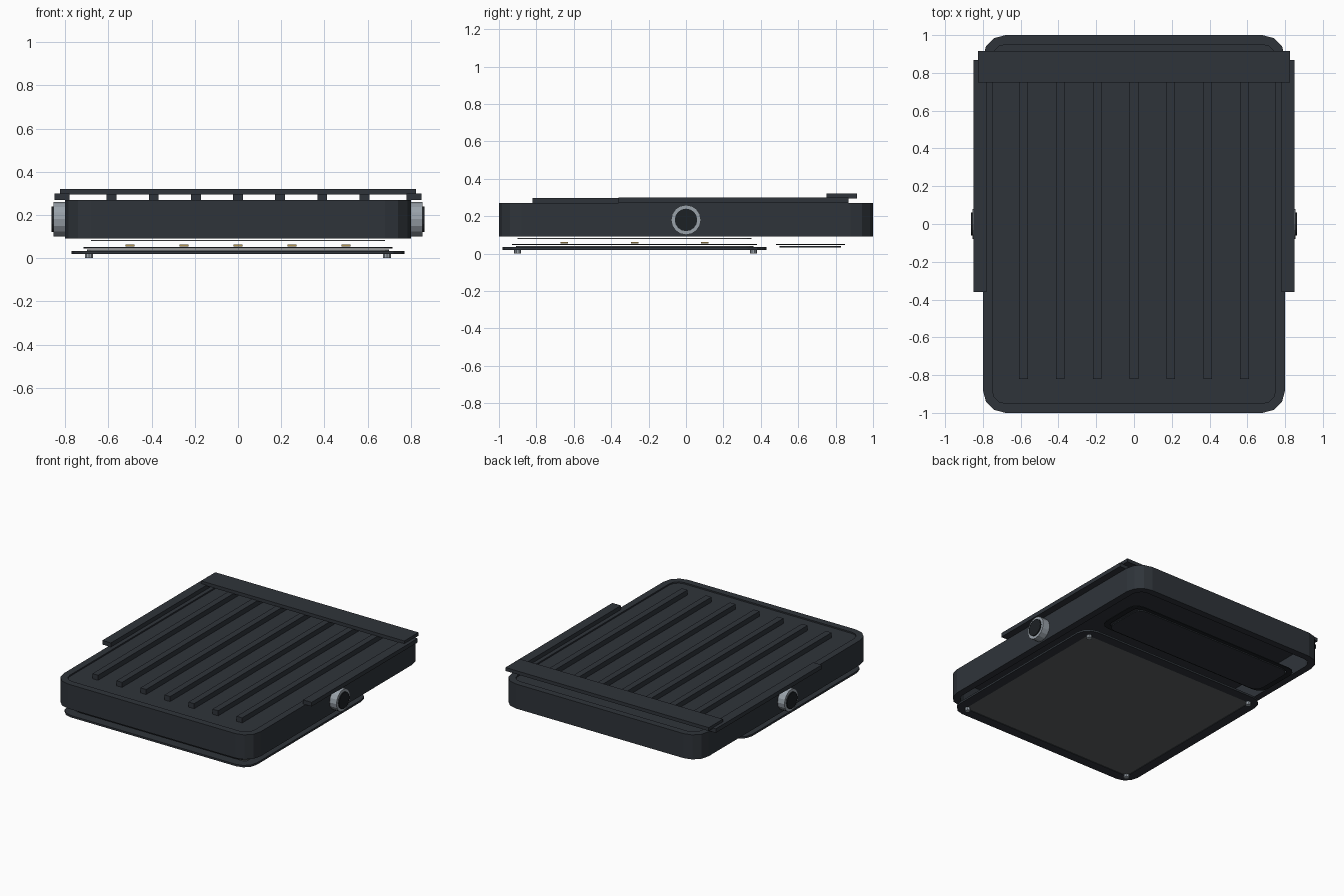
import bpy, bmesh, math

if "Cube" in bpy.data.objects:
    bpy.data.objects.remove(bpy.data.objects["Cube"])

def material(name, color):
    m = bpy.data.materials.new(name)
    m.diffuse_color = (*color, 1)
    m.use_nodes = True
    m.node_tree.nodes["Principled BSDF"].inputs["Base Color"].default_value = m.diffuse_color
    return m

DARK = material("dark_metal", (0.028, 0.034, 0.042))
BLACK = material("black_seal", (0.012, 0.015, 0.018))
GLASS = material("grey_glass", (0.11, 0.12, 0.125))
SILVER = material("silver", (0.32, 0.36, 0.40))
AMBER = material("amber", (0.45, 0.30, 0.08))
BOARD = material("board_grey", (0.35, 0.37, 0.38))

def finish(name, bm, mat):
    bmesh.ops.recalc_face_normals(bm, faces=bm.faces)
    me = bpy.data.meshes.new(name)
    bm.to_mesh(me)
    bm.free()
    me.materials.append(mat)
    ob = bpy.data.objects.new(name, me)
    bpy.context.collection.objects.link(ob)
    return ob

def outline(hx, y0, y1, r, seg=3):
    pts = []
    for i, (cx, cy) in enumerate([(hx - r, y1 - r), (-hx + r, y1 - r), (-hx + r, y0 + r), (hx - r, y0 + r)]):
        for k in range(seg + 1):
            a = math.pi / 2 * (i + k / seg)
            pts.append((cx + r * math.cos(a), cy + r * math.sin(a)))
    return pts

def plate(name, hx, y0, y1, z0, z1, r, mat, border=0):
    """Rounded plate, or a rounded ring when border is given."""
    bm = bmesh.new()
    def loop(pts, z):
        return [bm.verts.new((x, y, z)) for x, y in pts]
    def bridge(a, b):
        for i in range(len(a)):
            j = (i + 1) % len(a)
            bm.faces.new((a[i], a[j], b[j], b[i]))
    out = outline(hx, y0, y1, r)
    lo, hi = loop(out, z0), loop(out, z1)
    bridge(lo, hi)
    if border:
        inn = outline(hx - border, y0 + border, y1 - border, max(r - border, 0.02))
        ilo, ihi = loop(inn, z0), loop(inn, z1)
        bridge(ilo, ihi)
        bridge(lo, ilo)
        bridge(hi, ihi)
    else:
        bm.faces.new(lo)
        bm.faces.new(hi)
    return finish(name, bm, mat)

def box(name, x0, x1, y0, y1, z0, z1, mat):
    bm = bmesh.new()
    bmesh.ops.create_cube(bm, size=1)
    for v in bm.verts:
        v.co = ((x0 + x1) / 2 + v.co.x * (x1 - x0), (y0 + y1) / 2 + v.co.y * (y1 - y0),
                (z0 + z1) / 2 + v.co.z * (z1 - z0))
    return finish(name, bm, mat)

def cylinder(name, r, depth, loc, mat, sides=16, along_x=False):
    bm = bmesh.new()
    bmesh.ops.create_cone(bm, cap_ends=True, segments=sides, radius1=r, radius2=r, depth=depth)
    ob = finish(name, bm, mat)
    ob.location = loc
    if along_x:
        ob.rotation_euler.y = math.pi / 2
    return ob

# Hollow housing: side walls and a slightly recessed back panel
plate("housing_walls", 0.8, -1, 1, 0.09, 0.27, 0.12, DARK, border=0.05)
plate("housing_back_panel", 0.752, -0.952, 0.952, 0.24, 0.26, 0.07, DARK)

# Cooling fins
for i in range(7):
    x = (i - 3) * 0.195
    box(f"cooling_fin_{i + 1}", x - 0.023, x + 0.023, -0.82, 0.82, 0.25, 0.297, DARK)

# Mounting bracket and pivot knobs
box("bracket_crossbar", -0.825, 0.825, 0.75, 0.915, 0.295, 0.32, DARK)
for side, s in (("left", -1), ("right", 1)):
    box(f"bracket_arm_{side}", min(s * 0.78, s * 0.85), max(s * 0.78, s * 0.85), -0.36, 0.868, 0.27, 0.30, DARK)
    cylinder(f"pivot_knob_{side}", 0.08, 0.065, (s * 0.8225, 0, 0.18), SILVER, along_x=True)
    cylinder(f"pivot_cap_{side}", 0.06, 0.03, (s * 0.848, 0, 0.18), BLACK, along_x=True)

# Lamp stack: board, lamps, seal, glass, bezel
plate("lamp_board", 0.68, -0.9, 0.35, 0.079, 0.083, 0.05, BOARD)
for i in range(5):
    for j in range(3):
        x, y = (i - 2) * 0.25, -0.65 + j * 0.375
        box(f"lamp_chip_{i}_{j}", x - 0.02, x + 0.02, y - 0.02, y + 0.02, 0.053, 0.062, AMBER)
plate("lamp_seal", 0.715, -0.93, 0.38, 0.045, 0.051, 0.08, BLACK, border=0.04)
plate("front_glass", 0.7, -0.91, 0.36, 0.024, 0.04, 0.04, GLASS)
plate("front_bezel", 0.77, -0.98, 0.43, 0.02, 0.034, 0.1, DARK, border=0.07)

# Rear compartment seal and cover
plate("driver_seal", 0.7, 0.48, 0.85, 0.045, 0.051, 0.07, BLACK, border=0.04)
plate("driver_cover", 0.65, 0.5, 0.83, 0.032, 0.04, 0.06, DARK)

# Bezel screws
for x in (-0.69, 0.69):
    for y in (-0.9, 0.36):
        cylinder("bezel_screw", 0.019, 0.02, (x, y, 0.01), SILVER, sides=10)
